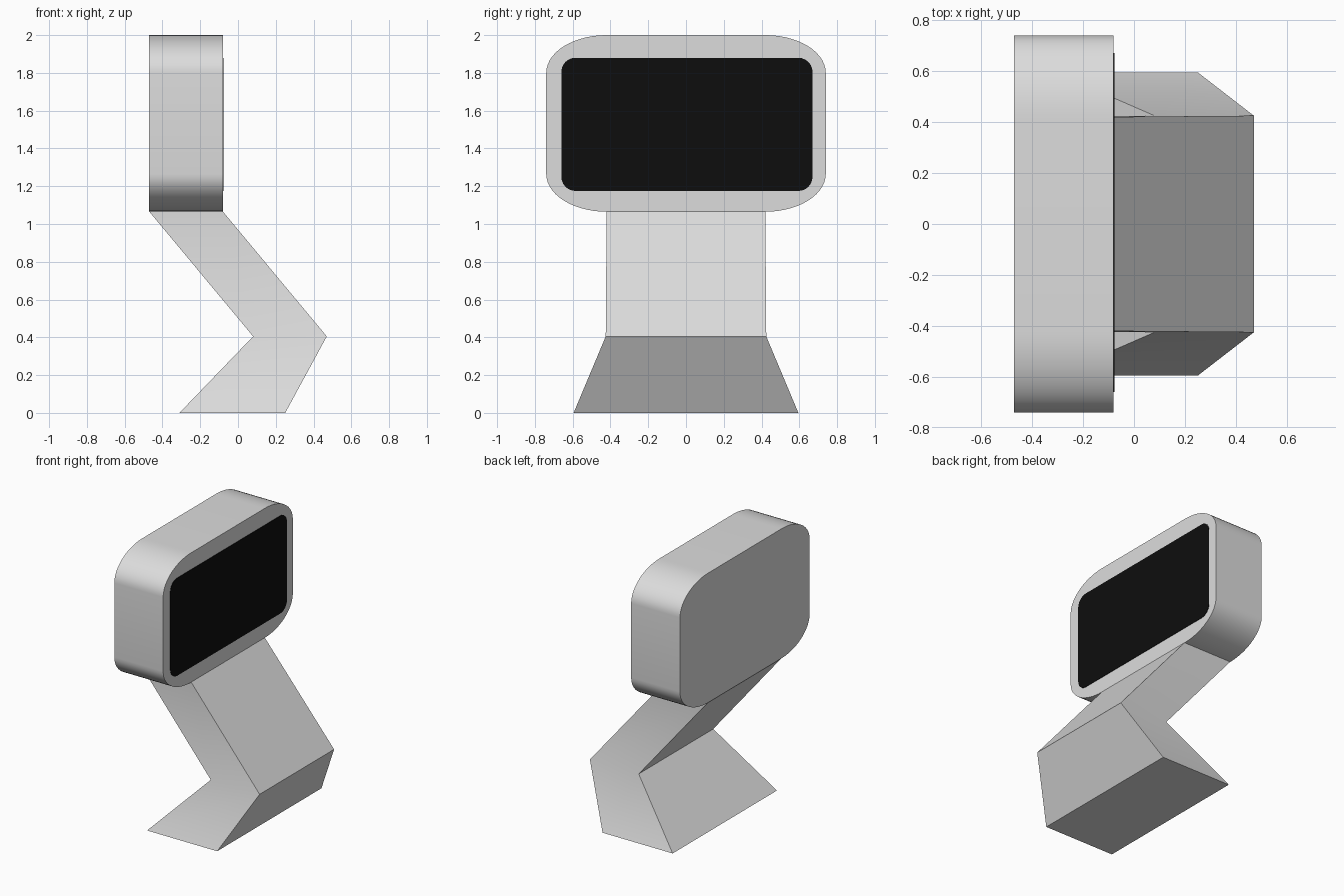
import bpy, bmesh, math

if "Cube" in bpy.data.objects:
    bpy.data.objects.remove(bpy.data.objects["Cube"])


def material(name, value):
    m = bpy.data.materials.new(name)
    m.diffuse_color = (value, value, value, 1)
    m.use_nodes = True
    m.node_tree.nodes["Principled BSDF"].inputs["Base Color"].default_value = m.diffuse_color
    return m


def loft(name, rings, mat):
    """Skin a list of matching closed rings and cap both ends."""
    bm = bmesh.new()
    rows = [[bm.verts.new(p) for p in ring] for ring in rings]
    for a, b in zip(rows, rows[1:]):
        n = len(a)
        for i in range(n):
            j = (i + 1) % n
            bm.faces.new((a[i], a[j], b[j], b[i]))
    bm.faces.new(rows[0])
    bm.faces.new(rows[-1])
    bmesh.ops.recalc_face_normals(bm, faces=bm.faces[:])
    me = bpy.data.meshes.new(name)
    bm.to_mesh(me)
    bm.free()
    me.materials.append(mat)
    ob = bpy.data.objects.new(name, me)
    bpy.context.collection.objects.link(ob)
    bpy.ops.object.select_all(action='DESELECT')
    ob.select_set(True)
    bpy.context.view_layer.objects.active = ob
    bpy.ops.object.shade_smooth_by_angle(angle=math.radians(30))
    return ob


def rounded(x, y0, y1, z0, z1, ry, rz, steps):
    """Rectangle across y and z with elliptical corners."""
    pts = []
    corners = [(y1 - ry, z1 - rz), (y0 + ry, z1 - rz),
               (y0 + ry, z0 + rz), (y1 - ry, z0 + rz)]
    for k, (cy, cz) in enumerate(corners):
        for i in range(steps + 1):
            a = math.pi / 2 * (k + i / steps)
            pts.append((x, cy + ry * math.cos(a), cz + rz * math.sin(a)))
    return pts


def section(x0, x1, y, z):
    return [(x0, -y, z), (x1, -y, z), (x1, y, z), (x0, y, z)]


grey = material("light grey", 0.72)
black = material("screen black", 0.004)

# Monitor housing
loft("housing", [rounded(x, -0.74, 0.74, 1.065, 2.0, 0.32, 0.2, 14)
                 for x in (-0.47, -0.08)], grey)

# Screen plate
loft("screen", [rounded(x, -0.66, 0.67, 1.175, 1.88, 0.075, 0.075, 6)
                for x in (-0.082, -0.077)], black)

# Bent stand: flared foot, elbow, leaning neck
loft("stand", [section(-0.31, 0.25, 0.595, 0.0),
               section(0.08, 0.47, 0.425, 0.405),
               section(-0.47, -0.08, 0.42, 1.066)], grey)
